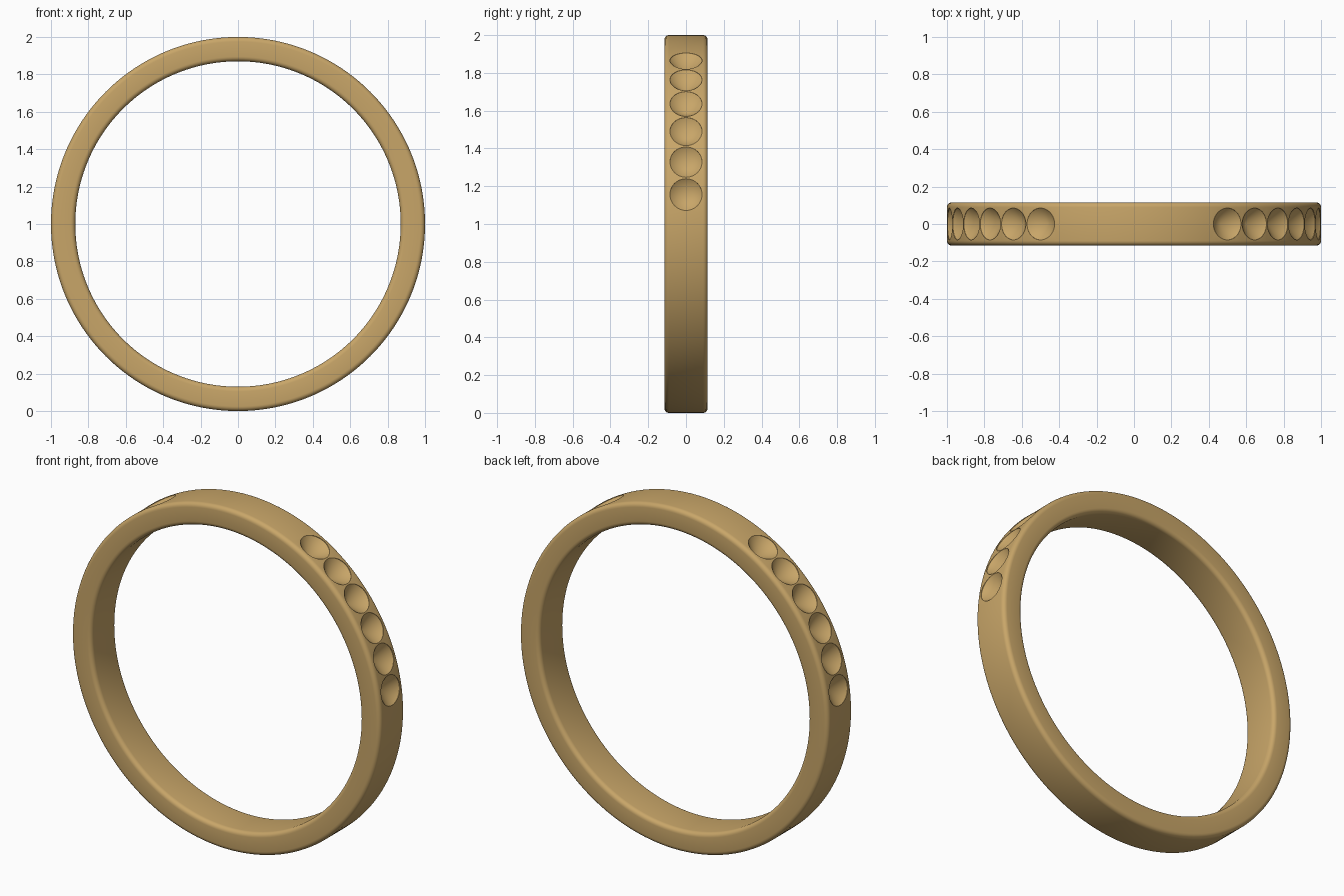
import bpy, bmesh
from math import sin, cos, pi, radians
from mathutils import Matrix, Vector

if "Cube" in bpy.data.objects:
    bpy.data.objects.remove(bpy.data.objects["Cube"])

OUTER, INNER, HALF_W, ROUND = 1.0, 0.87, 0.115, 0.025
SEGMENTS = 192


def finish(bm, name):
    bmesh.ops.recalc_face_normals(bm, faces=bm.faces)
    mesh = bpy.data.meshes.new(name)
    bm.to_mesh(mesh)
    bm.free()
    obj = bpy.data.objects.new(name, mesh)
    bpy.context.collection.objects.link(obj)
    return obj


def rounded_profile(steps=5):
    # rounded rectangle as (radius, y)
    pts = []
    corners = [(OUTER - ROUND, HALF_W - ROUND, 0), (INNER + ROUND, HALF_W - ROUND, 90),
               (INNER + ROUND, ROUND - HALF_W, 180), (OUTER - ROUND, ROUND - HALF_W, 270)]
    for r, y, start in corners:
        for i in range(steps + 1):
            a = radians(start + 90 * i / steps)
            pts.append((r + ROUND * cos(a), y + ROUND * sin(a)))
    return pts


# Band: profile swept round the y axis
bm = bmesh.new()
profile = rounded_profile()
n = len(profile)
rings = []
for s in range(SEGMENTS):
    a = 2 * pi * s / SEGMENTS
    rings.append([bm.verts.new((r * cos(a), y, 1 + r * sin(a))) for r, y in profile])
for s in range(SEGMENTS):
    p, q = rings[s], rings[(s + 1) % SEGMENTS]
    for i in range(n):
        j = (i + 1) % n
        bm.faces.new((p[i], p[j], q[j], q[i]))
band = finish(bm, "ring_band")

# Conical stone seats: six on each shoulder
bm = bmesh.new()
for side in (1, -1):
    for k in range(6):
        a = radians(9 + 10.2 * k)
        d = Vector((side * cos(a), 0, sin(a)))
        turn = d.to_track_quat('Z', 'Y').to_matrix().to_4x4()
        place = Matrix.Translation((0, 0, 1)) @ turn
        levels = [(0.085, 1.04), (0.085, 0.996)]
        loops = [[bm.verts.new(place @ Vector((r * cos(2 * pi * i / 48), r * sin(2 * pi * i / 48), h)))
                  for i in range(48)] for r, h in levels]
        tip = bm.verts.new(place @ Vector((0, 0, 0.925)))
        bm.faces.new(loops[0])
        for i in range(48):
            j = (i + 1) % 48
            bm.faces.new((loops[0][i], loops[0][j], loops[1][j], loops[1][i]))
            bm.faces.new((loops[1][i], loops[1][j], tip))
cutter = finish(bm, "stone_seat_cutter")
cutter.hide_render = True

# Cut the seats and drop the helper
mod = band.modifiers.new("stone_seats", 'BOOLEAN')
mod.operation = 'DIFFERENCE'
mod.solver = 'EXACT'
mod.object = cutter
bpy.ops.object.select_all(action='DESELECT')
band.select_set(True)
bpy.context.view_layer.objects.active = band
bpy.ops.object.modifier_apply(modifier=mod.name)
bpy.data.objects.remove(cutter)
bpy.ops.object.shade_smooth_by_angle(angle=radians(30))

# Gold
gold = bpy.data.materials.new("gold")
gold.diffuse_color = (0.58, 0.38, 0.14, 1)
gold.use_nodes = True
gold.node_tree.nodes["Principled BSDF"].inputs["Base Color"].default_value = gold.diffuse_color
band.data.materials.clear()
band.data.materials.append(gold)
for poly in band.data.polygons:
    poly.material_index = 0
